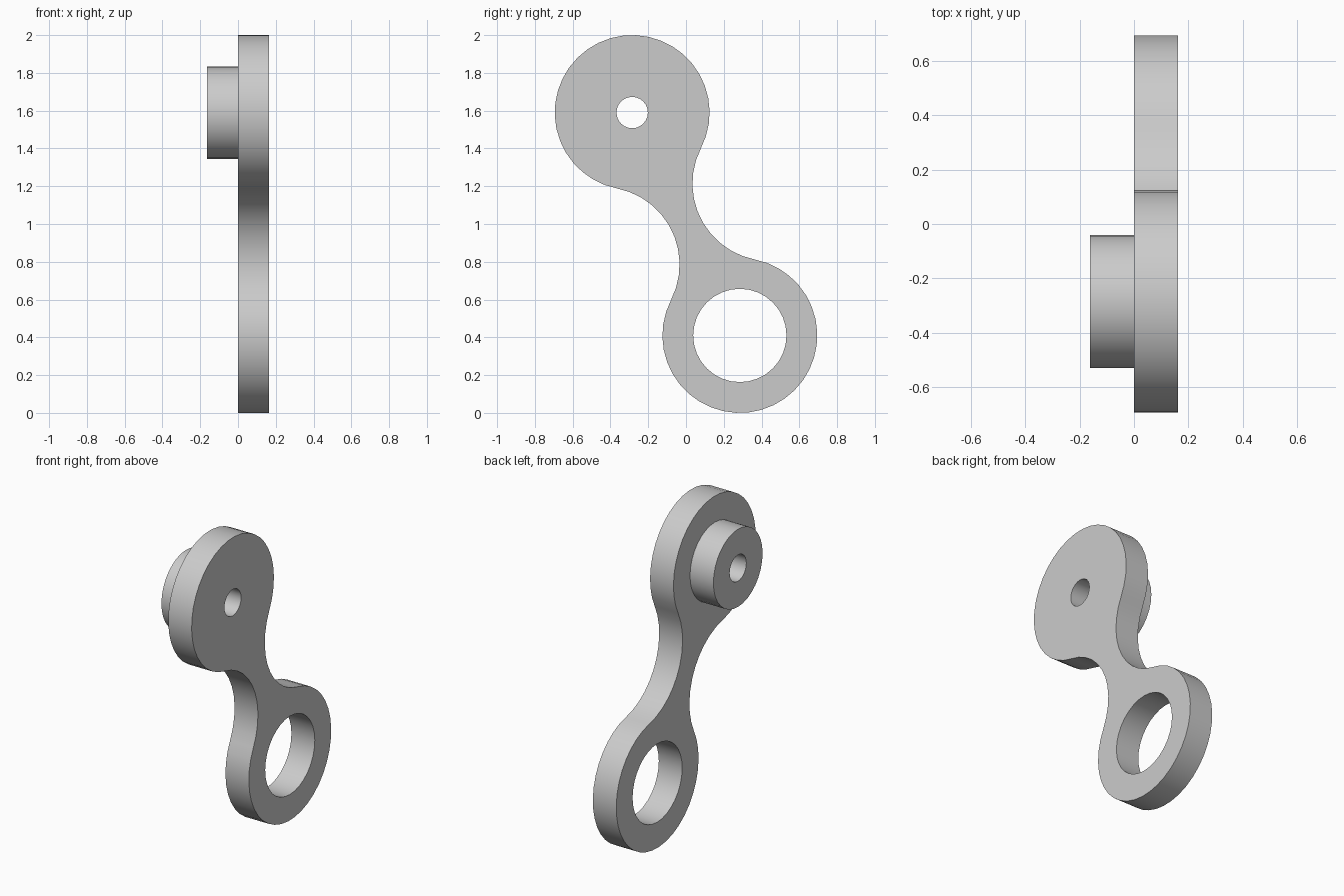
import bpy, bmesh
from math import cos, sin, tau, radians
from mathutils import Vector

if "Cube" in bpy.data.objects:
    bpy.data.objects.remove(bpy.data.objects["Cube"], do_unlink=True)

T = 0.163                     # plate thickness and boss height
R = 0.41                      # radius of both ends and both fillets
MID = Vector((0, 1))          # the outline is symmetric about this (y, z) point
TOP = Vector((-0.285, 1.59))
LOW = 2 * MID - TOP
FILLET = Vector((-0.444, 0.786))


def arc(centre, radius, start, sweep, steps):
    """Points (y, z) along an arc, without its last point."""
    return [centre + radius * Vector((cos(start + sweep * i / steps),
                                      sin(start + sweep * i / steps)))
            for i in range(steps)]


def circle(centre, radius, steps):
    return arc(centre, radius, 0, tau, steps)


bm = bmesh.new()


def wall(points, x0, x1):
    """Closed side wall; returns its rim edges at x0 and x1."""
    rings = [[bm.verts.new((x, p.x, p.y)) for p in points] for x in (x0, x1)]
    n = len(points)
    for i in range(n):
        j = (i + 1) % n
        bm.faces.new((rings[0][i], rings[0][j], rings[1][j], rings[1][i]))
    return [[bm.edges.get((r[i], r[(i + 1) % n])) for i in range(n)] for r in rings]


def cap(*rims):
    """Flat face bounded by the first rim, with the others as holes."""
    bmesh.ops.triangle_fill(bm, use_beauty=True, normal=(1, 0, 0),
                            edges=[e for rim in rims for e in rim])


# S-shaped outline: one end and one fillet, then the same turned half way round
half = (arc(TOP, R, radians(-27.3), radians(286.1), 30)
        + arc(FILLET, R, radians(78.8), radians(-106.1), 11))
outline = half + [2 * MID - p for p in half]

# Plate, large eye, raised boss and pin hole
plate_back, plate_front = wall(outline, 0, T)
eye_back, eye_front = wall(circle(LOW, 0.247, 32), 0, T)
boss_end, boss_base = wall(circle(TOP, 0.245, 32), -T, 0)
pin_end, pin_front = wall(circle(TOP, 0.083, 24), -T, T)
cap(plate_front, eye_front, pin_front)
cap(plate_back, eye_back, boss_base)
cap(boss_end, pin_end)

bmesh.ops.recalc_face_normals(bm, faces=bm.faces)
mesh = bpy.data.meshes.new("link_arm")
bm.to_mesh(mesh)
bm.free()
link = bpy.data.objects.new("link_arm", mesh)
bpy.context.collection.objects.link(link)

# Plain grey metal
grey = bpy.data.materials.new("light_grey")
grey.use_nodes = True
colour = (0.6, 0.6, 0.6, 1)
grey.diffuse_color = colour
grey.node_tree.nodes["Principled BSDF"].inputs["Base Color"].default_value = colour
mesh.materials.append(grey)

# Smooth round walls, sharp rims
bpy.ops.object.select_all(action="DESELECT")
link.select_set(True)
bpy.context.view_layer.objects.active = link
bpy.ops.object.shade_smooth_by_angle(angle=radians(30))
